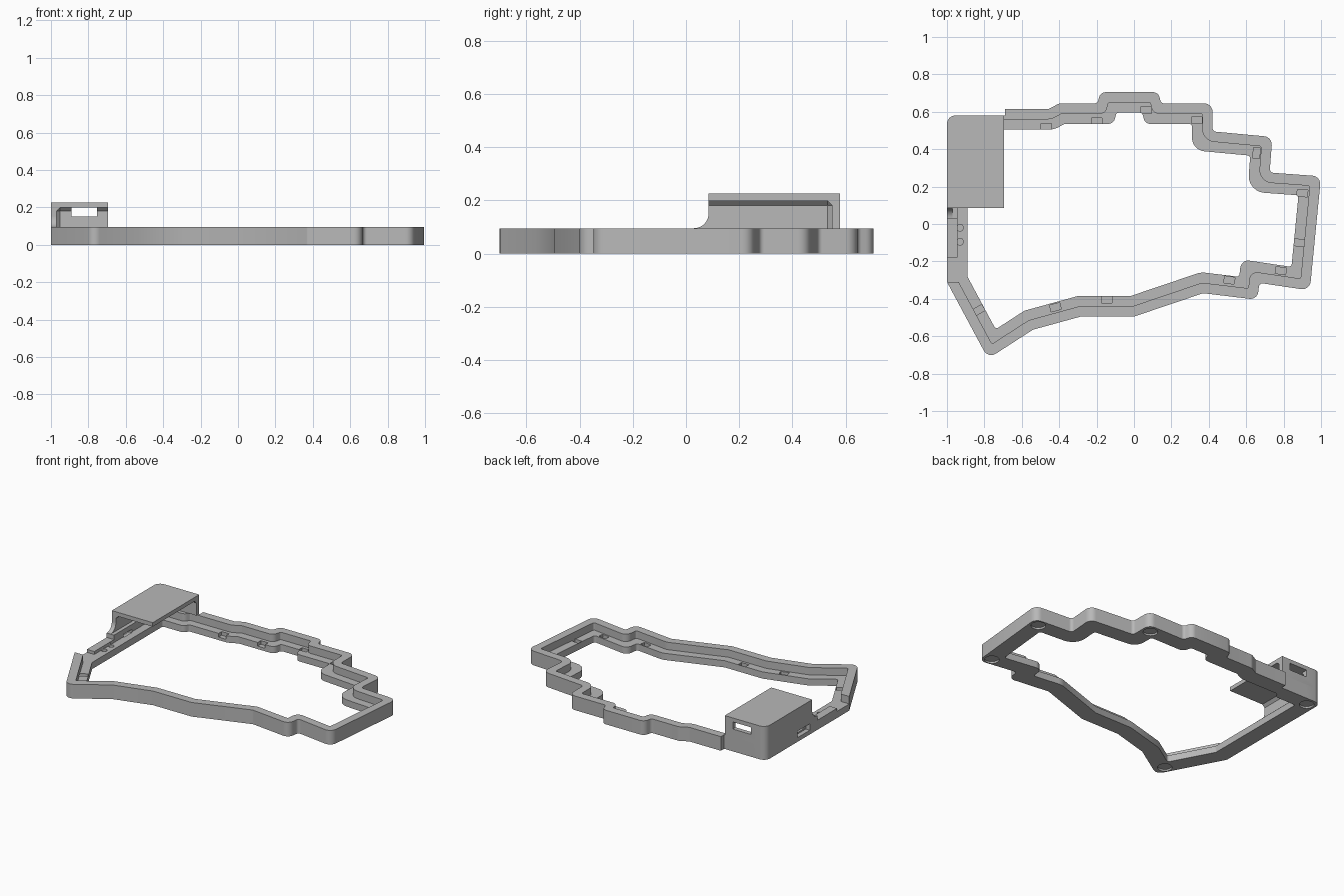
import bpy, bmesh, math
from mathutils import Vector, Matrix

if "Cube" in bpy.data.objects:
    bpy.data.objects.remove(bpy.data.objects["Cube"], do_unlink=True)

grey = bpy.data.materials.new("plain_grey")
grey.use_nodes = True
colour = (0.48, 0.48, 0.48, 1)
grey.diffuse_color = colour
grey.node_tree.nodes["Principled BSDF"].inputs["Base Color"].default_value = colour

RIM, SHELF, ROOF = 0.095, 0.045, 0.225


def finish(name, bm):
    bmesh.ops.recalc_face_normals(bm, faces=bm.faces)
    me = bpy.data.meshes.new(name)
    bm.to_mesh(me)
    bm.free()
    me.materials.append(grey)
    ob = bpy.data.objects.new(name, me)
    bpy.context.collection.objects.link(ob)
    return ob


def prism(name, pts, lo, hi, along_x=False):
    """Extrude a flat outline upward, or a (y, z) profile along x."""
    bm = bmesh.new()
    place = (lambda p: (lo, p[0], p[1])) if along_x else (lambda p: (p[0], p[1], lo))
    face = bm.faces.new([bm.verts.new(place(p)) for p in pts])
    new = bmesh.ops.extrude_face_region(bm, geom=[face])["geom"]
    shift = Vector((hi - lo, 0, 0)) if along_x else Vector((0, 0, hi - lo))
    bmesh.ops.translate(bm, verts=[v for v in new if isinstance(v, bmesh.types.BMVert)], vec=shift)
    return finish(name, bm)


def block(name, x0, x1, y0, y1, z0, z1):
    return prism(name, [(x0, y0), (x1, y0), (x1, y1), (x0, y1)], z0, z1)


def disc(name, x, y, r, z0, z1):
    bm = bmesh.new()
    bmesh.ops.create_cone(bm, cap_ends=True, segments=24, radius1=r, radius2=r, depth=z1 - z0,
                          matrix=Matrix.Translation((x, y, (z0 + z1) / 2)))
    return finish(name, bm)


def cut(ob, cutter):
    mod = ob.modifiers.new("cut", "BOOLEAN")
    mod.operation = "DIFFERENCE"
    mod.solver = "EXACT"
    mod.object = cutter
    bpy.context.view_layer.objects.active = ob
    bpy.ops.object.modifier_apply(modifier=mod.name)
    bpy.data.objects.remove(cutter, do_unlink=True)


def inset(pts, d):
    """Mitred inward offset of a counter-clockwise outline."""
    out = []
    for i, p in enumerate(pts):
        a = (p - pts[i - 1]).normalized()
        b = (pts[(i + 1) % len(pts)] - p).normalized()
        na, nb = Vector((-a.y, a.x)), Vector((-b.y, b.x))
        out.append(p + (na + nb) * d / (1 + na.dot(nb)))
    return out


def rounded(pts, convex, reflex, steps=6):
    out = []
    for i, p in enumerate(pts):
        a, b = pts[i - 1] - p, pts[(i + 1) % len(pts)] - p
        turn = math.pi - a.angle(b)
        if turn < math.radians(25):
            out.append(p)
            continue
        r = convex if (-a).cross(b) > 0 else reflex
        t = min(r * math.tan(turn / 2), 0.47 * a.length, 0.47 * b.length)
        r = t / math.tan(turn / 2)
        u, v = a.normalized(), b.normalized()
        c = p + (u + v).normalized() * math.hypot(t, r)
        s, e = p + u * t - c, p + v * t - c
        sweep = s.angle(e)
        for k in range(steps + 1):
            f = k / steps
            out.append(c + (s * math.sin((1 - f) * sweep) + e * math.sin(f * sweep)) / math.sin(sweep))
    return out


# Outer outline of the tray
outline = [Vector(p) for p in (
    (-0.78, -0.72), (-0.54, -0.565), (-0.285, -0.495), (0, -0.495), (0.37, -0.37),
    (0.66, -0.405), (0.67, -0.315), (0.94, -0.355), (1.0, 0.255), (0.725, 0.275),
    (0.74, 0.465), (0.42, 0.495), (0.42, 0.645), (0.145, 0.645), (0.13, 0.705),
    (-0.18, 0.705), (-0.195, 0.645), (-0.40, 0.645), (-0.455, 0.615), (-0.78, 0.615),
    (-0.80, 0.58), (-1, 0.58), (-1, -0.31))]

# Ring frame with a raised rim and a lower inner shelf
frame = prism("frame_ring", rounded(outline, 0.045, 0.02), 0, RIM)
cut(frame, prism("shelf_cutter", rounded(inset(outline, 0.055), 0.01, 0.07), SHELF, 1))
cut(frame, prism("opening_cutter", rounded(inset(outline, 0.11), 0.015, 0.11), -1, 1))
cut(frame, block("back_trim", -1.1, -0.69, 0.58, 0.8, -1, 1))

# Lowered stretch of the left-hand rim
cut(frame, block("rim_gap_low", -1.1, -0.9, -0.31, -0.18, SHELF, 1))
cut(frame, block("rim_gap_high", -1.1, -0.9, -0.19, 0.03, 0.065, 1))

# Clip notches along the shelf
notches = ((-0.47, 0.52, 0), (-0.2, 0.55, 0), (0.065, 0.61, 0), (0.335, 0.555, 0),
           (0.655, 0.38, 85), (0.9, 0.165, -5), (0.885, -0.1, -5), (0.785, -0.25, -8),
           (0.51, -0.3, -8), (-0.145, -0.405, 0), (-0.42, -0.445, 15), (-0.83, -0.46, 30))
for x, y, deg in notches:
    turn = Matrix.Rotation(math.radians(deg), 2)
    corners = [turn @ Vector(c) + Vector((x, y))
               for c in ((-0.028, -0.018), (0.028, -0.018), (0.028, 0.018), (-0.028, 0.018))]
    cut(frame, prism("notch_cutter", corners, 0.02, SHELF + 0.004))

# Peg holes, foot recesses and side port
for y in (-0.02, -0.095):
    cut(frame, disc("peg_hole", -0.93, y, 0.018, 0.02, 0.06))
for x, y in ((-0.77, -0.625), (-0.94, 0.52), (0.935, 0.205), (0.885, -0.295), (0.36, 0.585)):
    cut(frame, disc("foot_recess", x, y, 0.045, -0.1, 0.012))
cut(frame, block("port_recess", -1.1, -0.97, 0.11, 0.24, 0.028, 0.072))
cut(frame, block("port_slot", -1.1, -0.94, 0.13, 0.22, 0.038, 0.062))

# Raised cover with a back wall, a side wall and a flat roof
plan = [Vector(p) for p in ((-1, 0.085), (-0.695, 0.085), (-0.695, 0.58), (-1, 0.58))]
cover = prism("cover", plan[:3] + rounded(plan, 0.045, 0)[-7:], RIM, ROOF)
cavity = block("cavity_cutter", -0.97, 0, -0.5, 0.55, -0.3, 0.198)
bm = bmesh.new()
bm.from_mesh(cavity.data)
bmesh.ops.bevel(bm, geom=bm.edges[:], offset=0.018, segments=1, affect="EDGES")
bm.to_mesh(cavity.data)
bm.free()
cut(cover, cavity)
cut(cover, block("window_cutter", -0.89, -0.755, 0.5, 0.7, 0.15, 0.198))

# Curved brace running from the cover wall down to the rim
arc = [(0.03 + 0.055 * math.sin(a), RIM + 0.055 * (1 - math.cos(a)))
       for a in [k * math.pi / 16 for k in range(9)]]
brace = prism("cover_brace", arc + [(0.085, RIM)], -1, -0.97, True)

for ob in (frame, cover, brace):
    bpy.ops.object.select_all(action="DESELECT")
    ob.select_set(True)
    bpy.context.view_layer.objects.active = ob
    bpy.ops.object.shade_smooth_by_angle(angle=math.radians(30))
